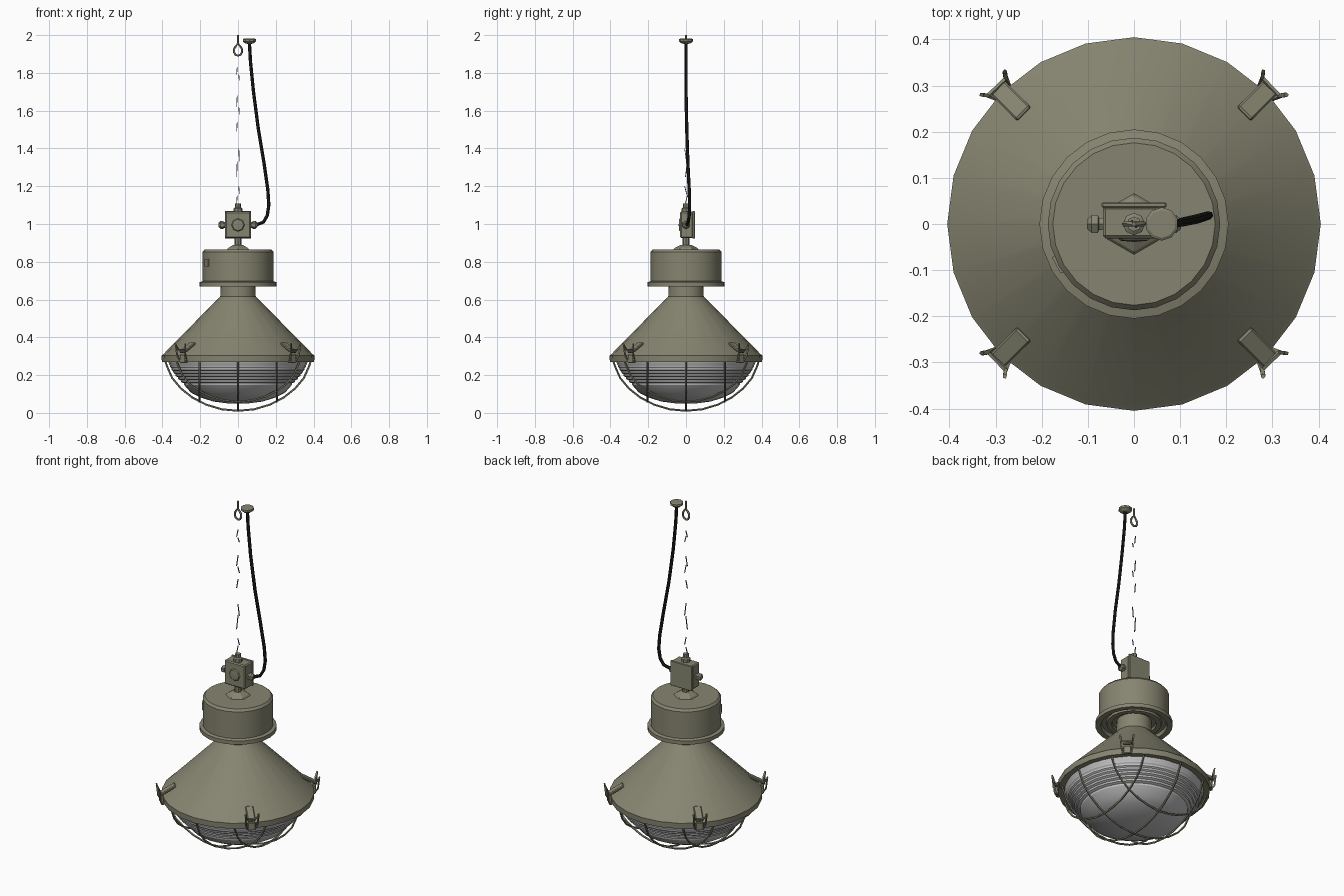
import bpy, bmesh, math
from mathutils import Vector, Matrix

if "Cube" in bpy.data.objects:
    bpy.data.objects.remove(bpy.data.objects["Cube"])


def material(name, rgb):
    m = bpy.data.materials.new(name)
    m.diffuse_color = (*rgb, 1)
    m.use_nodes = True
    m.node_tree.nodes["Principled BSDF"].inputs["Base Color"].default_value = m.diffuse_color
    return m


OLIVE = material("olive_paint", (0.24, 0.235, 0.165))
GLASS = material("pale_glass", (0.52, 0.52, 0.53))
BLACK = material("black_rubber", (0.012, 0.012, 0.011))
STEEL = material("dark_steel", (0.10, 0.11, 0.12))


def finish(bm, name, mat, smooth=30):
    bmesh.ops.recalc_face_normals(bm, faces=bm.faces)
    me = bpy.data.meshes.new(name)
    bm.to_mesh(me)
    bm.free()
    ob = bpy.data.objects.new(name, me)
    bpy.context.collection.objects.link(ob)
    me.materials.append(mat)
    if smooth:
        bpy.ops.object.select_all(action='DESELECT')
        ob.select_set(True)
        bpy.context.view_layer.objects.active = ob
        bpy.ops.object.shade_smooth_by_angle(angle=math.radians(smooth))
    return ob


def lathe(name, profile, sides, mat, matrix=None, smooth=30):
    """Turn (radius, height) points around z."""
    bm = bmesh.new()
    rings = []
    for r, z in profile:
        if r == 0:
            rings.append([bm.verts.new((0, 0, z))] * sides)
        else:
            rings.append([bm.verts.new((r * math.sin(2 * math.pi * i / sides),
                                        r * math.cos(2 * math.pi * i / sides), z))
                          for i in range(sides)])
    for a, b in zip(rings, rings[1:]):
        for i in range(sides):
            j = (i + 1) % sides
            quad = list(dict.fromkeys((a[i], a[j], b[j], b[i])))
            if len(quad) > 2:
                bm.faces.new(quad)
    if matrix:
        bm.transform(matrix)
    return finish(bm, name, mat, smooth)


def tube(name, points, radius, mat, sides=6, closed=False, matrix=None):
    """Sweep a small polygon along a path."""
    bm = bmesh.new()
    pts = [Vector(p) for p in points]
    n, rings, side = len(pts), [], None
    for i, p in enumerate(pts):
        a = pts[i - 1] if i or closed else p
        b = pts[(i + 1) % n] if i < n - 1 or closed else p
        d = (b - a).normalized()
        if side is None:
            side = d.orthogonal().normalized()
        side = (side - d * side.dot(d)).normalized()
        up = d.cross(side)
        rings.append([bm.verts.new(p + radius * (side * math.cos(t) + up * math.sin(t)))
                      for t in (2 * math.pi * k / sides for k in range(sides))])
    for a, b in zip(rings, rings[1:] + (rings[:1] if closed else [])):
        for k in range(sides):
            bm.faces.new((a[k], a[(k + 1) % sides], b[(k + 1) % sides], b[k]))
    if not closed:
        bm.faces.new(rings[0])
        bm.faces.new(rings[-1])
    if matrix:
        bm.transform(matrix)
    return finish(bm, name, mat, 40)


def box(name, centre, size, mat, bevel=0.0, matrix=None):
    bm = bmesh.new()
    bmesh.ops.create_cube(bm, size=1)
    bm.transform(Matrix.Translation(centre) @ Matrix.Diagonal((*size, 1)))
    if bevel:
        bmesh.ops.bevel(bm, geom=bm.edges[:], offset=bevel, segments=1, affect='EDGES')
    if matrix:
        bm.transform(matrix)
    return finish(bm, name, mat, 0)


def axis_matrix(pos, axis):
    return Matrix.Translation(pos) @ Vector(axis).to_track_quat('Z', 'Y').to_matrix().to_4x4()


# Conical shade with neck and rim
lathe("shade", [(0.33, 0.30), (0.37, 0.272), (0.403, 0.27), (0.405, 0.303), (0.395, 0.311),
                (0.094, 0.617), (0.092, 0.695)], 24, OLIVE)

# Gear housing with stepped underside and flange
lathe("housing", [(0.085, 0.695), (0.115, 0.695), (0.118, 0.68), (0.145, 0.68), (0.148, 0.692),
                  (0.172, 0.692), (0.176, 0.67), (0.205, 0.67), (0.205, 0.692), (0.187, 0.697),
                  (0.187, 0.853), (0.176, 0.866), (0, 0.866)], 24, OLIVE)
box("housing_plate", (0, -0.187, 0.795), (0.04, 0.008, 0.04), OLIVE,
    matrix=Matrix.Rotation(math.radians(-62), 4, 'Z'))

# Ribbed glass bowl: stepped ridges above, smooth dome below
bowl = []
for i in range(9):
    z = 0.285 - 0.016 * i
    r = 0.372 - 0.0035 * i - 0.0009 * i * i
    bowl += [(r, z), (r - 0.002, z - 0.010)]
bowl += [(0.25, 0.108), (0.20, 0.082), (0.13, 0.06), (0.06, 0.051), (0, 0.049)]
lathe("glass_bowl", bowl, 32, GLASS, smooth=25)

# Wire guard: three arches each way over one dome profile
GUARD = [(0, 0.011), (0.07, 0.015), (0.14, 0.032), (0.2, 0.056), (0.27, 0.098),
         (0.33, 0.155), (0.365, 0.21), (0.387, 0.28)]


def guard_height(r):
    for (r0, z0), (r1, z1) in zip(GUARD, GUARD[1:]):
        if r <= r1:
            return z0 + (z1 - z0) * (r - r0) / (r1 - r0)
    return GUARD[-1][1]


for offset in (-0.205, 0, 0.205):
    reach = math.sqrt(0.387 ** 2 - offset ** 2)
    path = []
    for i in range(15):
        s = reach * math.sin(math.pi / 2 * (i - 7) / 7)
        path.append((s, offset, guard_height(math.hypot(s, offset))))
    tube("guard_wire_across", path, 0.0055, OLIVE, 5)
    tube("guard_wire_along", [(y, x, z) for x, y, z in path], 0.0055, OLIVE, 5)

# Four toggle clips on the rim
for k in range(4):
    turn = Matrix.Rotation(math.radians(45 + 90 * k), 4, 'Z')
    lever = Matrix.Translation((0.378, 0, 0.345)) @ Matrix.Rotation(math.radians(30), 4, 'Y')
    box("clip_lever", (0, 0, 0), (0.095, 0.042, 0.014), OLIVE, 0.004, turn @ lever)
    box("clip_catch", (0.409, 0, 0.287), (0.016, 0.04, 0.045), OLIVE, 0.003, turn)
    tube("clip_wire", [(0.405, -0.022, 0.268), (0.425, -0.03, 0.30), (0.432, -0.036, 0.368),
                       (0.42, -0.026, 0.335), (0.42, 0.026, 0.335), (0.432, 0.036, 0.368),
                       (0.425, 0.03, 0.30), (0.405, 0.022, 0.268)], 0.005, OLIVE, 4, True, turn)

# Hexagonal base and stem under the junction box
lathe("box_base", [(0.066, 0.866), (0.06, 0.873), (0.03, 0.889), (0, 0.889)], 6, OLIVE, smooth=0)
lathe("box_stem", [(0.018, 0.88), (0.018, 0.935)], 8, OLIVE)

# Junction box with lid, cover disc, top boss and side glands
box("junction_box", (0, 0.004, 0.995), (0.135, 0.07, 0.14), OLIVE, 0.006)
box("box_lid", (0, 0.041, 0.995), (0.14, 0.012, 0.146), OLIVE, 0.003)
lathe("cover_disc", [(0.036, 0), (0.03, 0.006), (0, 0.009)], 8, OLIVE,
      axis_matrix((0, -0.03, 0.995), (0, -1, 0)))
lathe("top_boss", [(0.024, 1.06), (0.024, 1.082), (0.016, 1.088), (0.016, 1.108), (0, 1.108)], 8, OLIVE)
for side in (-1, 1):
    lathe("cable_gland", [(0.015, 0), (0.015, 0.012), (0.022, 0.014), (0.022, 0.028),
                          (0.012, 0.038), (0, 0.038)], 6, OLIVE,
          axis_matrix((side * 0.064, 0, 0.995), (side, 0, 0)), 0)

# Black supply cable
cable = [(0.060, 0, 1.965), (0.066, 0, 1.86), (0.082, 0, 1.70), (0.108, 0.004, 1.50),
         (0.138, 0.010, 1.32), (0.158, 0.017, 1.18), (0.163, 0.019, 1.10),
         (0.155, 0.017, 1.045), (0.135, 0.012, 1.01), (0.095, 0.003, 0.995)]
tube("supply_cable", cable, 0.009, BLACK, 6)

# Ceiling rose
lathe("ceiling_rose", [(0, 1.953), (0.022, 1.955), (0.036, 1.966), (0.036, 1.978), (0.03, 1.982),
                       (0, 1.982)], 10, OLIVE, Matrix.Translation((0.06, 0, 0)))

# Ceiling hook: eye and shank
eye = [(0.022 * math.sin(a), 0, 1.918 + 0.026 * math.cos(a) + (0.012 if i == 0 else 0))
       for i, a in enumerate(2 * math.pi * k / 10 for k in range(10))]
tube("hook_eye", eye, 0.006, OLIVE, 5, True)
tube("hook_shank", [(0, 0, 1.95), (0, 0, 2.0)], 0.005, OLIVE, 6)

# Thin broken chain slivers, alternating direction
SLIVERS = [(1.11, 1.15), (1.16, 1.20), (1.25, 1.33), (1.33, 1.40), (1.49, 1.54),
           (1.58, 1.62), (1.62, 1.68), (1.76, 1.79), (1.79, 1.83)]
for i, (z0, z1) in enumerate(SLIVERS):
    s = 0.007 if i % 2 else -0.007
    tube("chain_link", [(s, s * 0.4, z0), (s * 0.6, -s, z1)], 0.0028, STEEL, 4)
